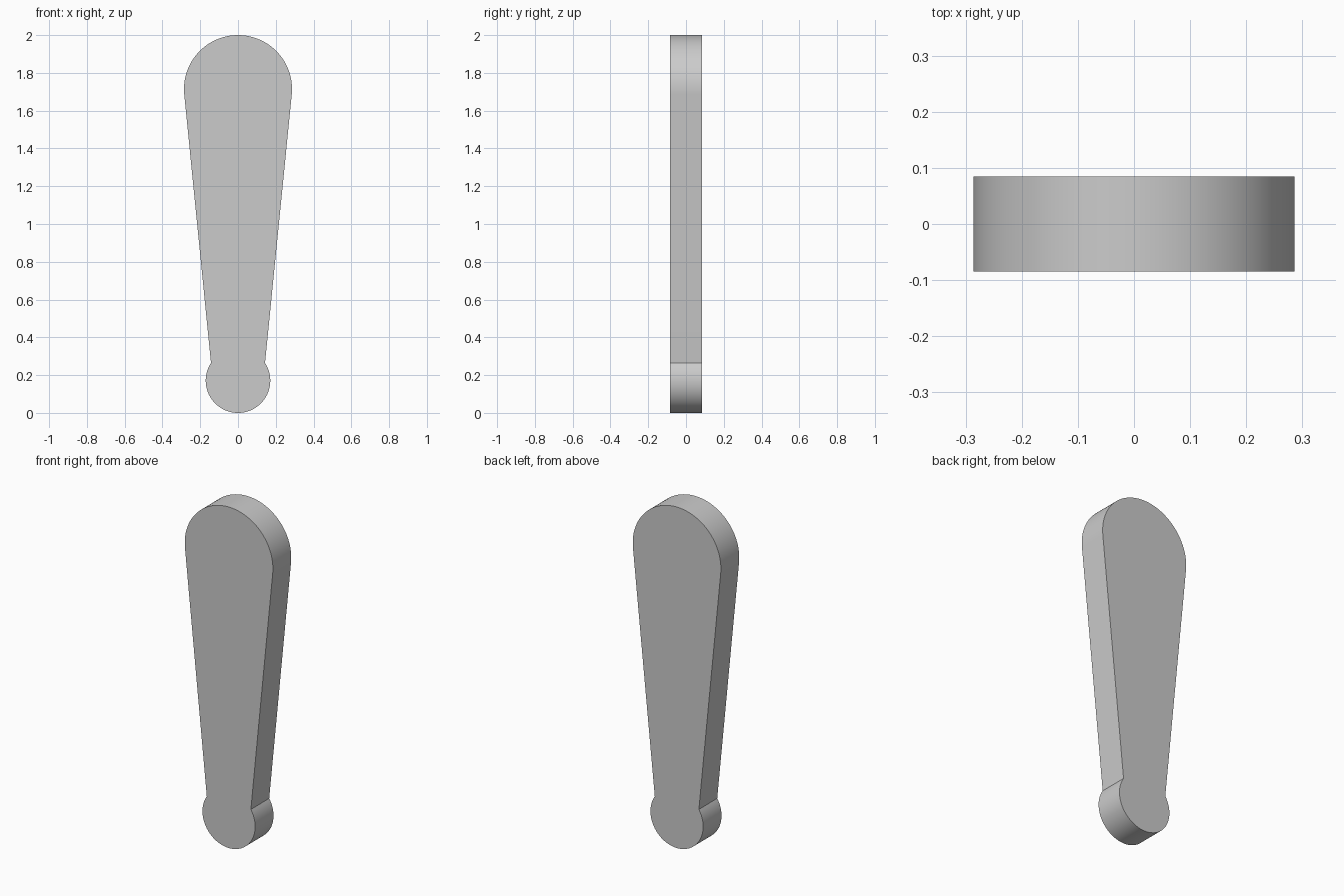
import bpy
import bmesh
from math import sin, cos, atan2, pi, sqrt

if "Cube" in bpy.data.objects:
    bpy.data.objects.remove(bpy.data.objects["Cube"], do_unlink=True)

HEAD_R, FOOT_R, HALF_DEPTH = 0.286, 0.171, 0.085
HEAD_Z = 2 - HEAD_R
NECK_X = 0.143
NECK_Z = FOOT_R + sqrt(FOOT_R ** 2 - NECK_X ** 2)


def arc(radius, center_z, start, end, steps):
    """Points of a circular arc in the XZ plane."""
    angles = [start + (end - start) * i / steps for i in range(steps + 1)]
    return [(radius * cos(a), center_z + radius * sin(a)) for a in angles]


# Outline: round head tangent to the tapered sides, small round foot
slope = atan2(HEAD_R - NECK_X, HEAD_Z - NECK_Z)
neck = atan2(NECK_Z - FOOT_R, NECK_X)
outline = arc(HEAD_R, HEAD_Z, -slope, pi + slope, 64)
outline += arc(FOOT_R, FOOT_R, pi - neck, 2 * pi + neck, 64)

# Extrude the outline from front to back
bm = bmesh.new()
front = bm.faces.new([bm.verts.new((x, -HALF_DEPTH, z)) for x, z in outline])
result = bmesh.ops.extrude_face_region(bm, geom=[front], use_keep_orig=True)
verts = [v for v in result["geom"] if isinstance(v, bmesh.types.BMVert)]
bmesh.ops.translate(bm, verts=verts, vec=(0, 2 * HALF_DEPTH, 0))
bmesh.ops.recalc_face_normals(bm, faces=bm.faces)
mesh = bpy.data.meshes.new("tapered_lever")
bm.to_mesh(mesh)
bm.free()
lever = bpy.data.objects.new("tapered_lever", mesh)
bpy.context.collection.objects.link(lever)

# Plain grey
grey = bpy.data.materials.new("light_grey")
grey.use_nodes = True
color = (0.6, 0.6, 0.6, 1)
grey.diffuse_color = color
grey.node_tree.nodes["Principled BSDF"].inputs["Base Color"].default_value = color
mesh.materials.append(grey)

# Smooth round edges, sharp rims and neck
bpy.ops.object.select_all(action="DESELECT")
lever.select_set(True)
bpy.context.view_layer.objects.active = lever
bpy.ops.object.shade_smooth_by_angle(angle=pi / 6)
